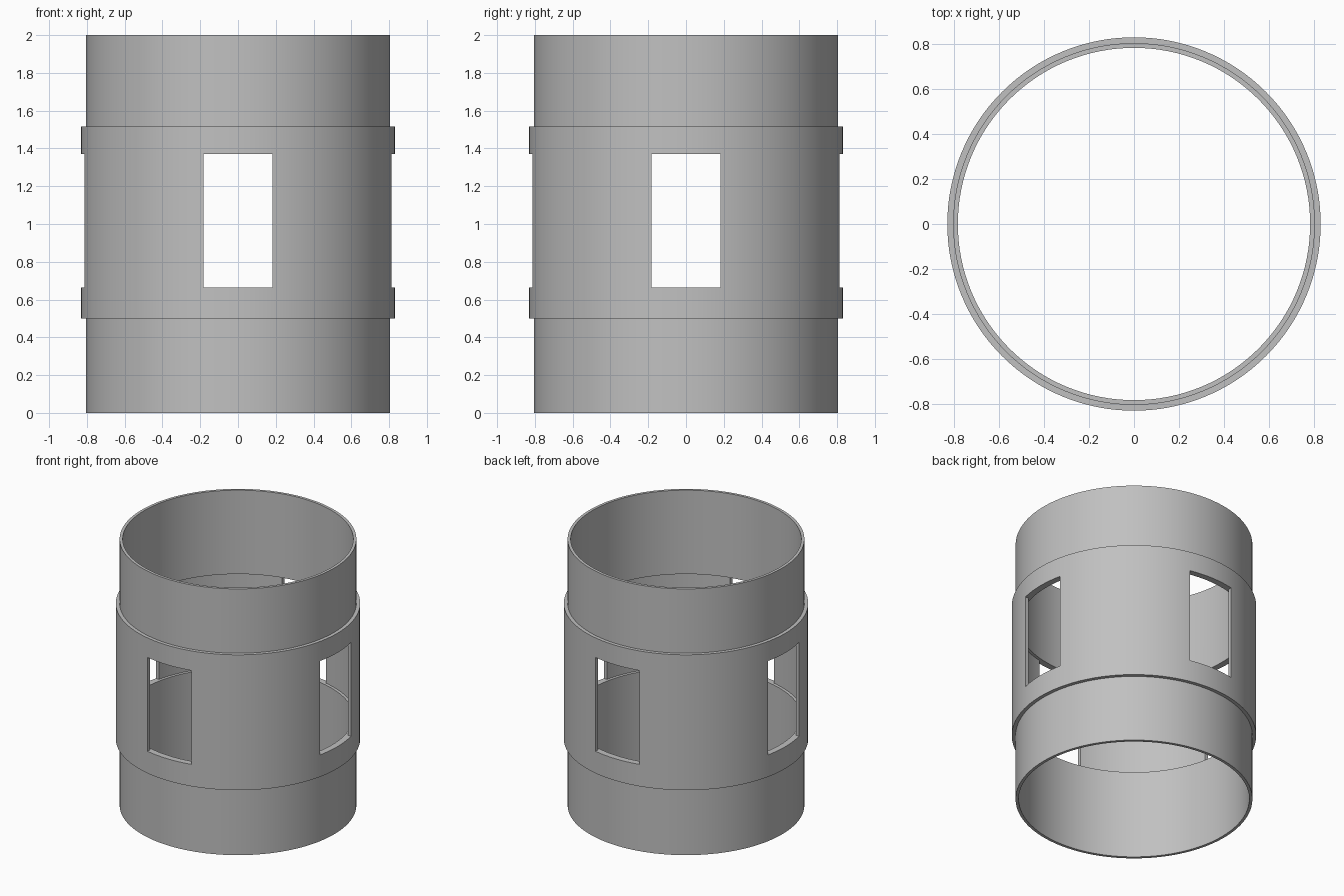
import bpy, bmesh, math

if "Cube" in bpy.data.objects:
    bpy.data.objects.remove(bpy.data.objects["Cube"])

SEGMENTS = 128
R_IN, R_TUBE, R_SLEEVE = 0.785, 0.806, 0.832
Z_TOP = 2.0
SLEEVE_LOW, SLEEVE_HIGH = 0.50, 1.517
WIN_LOW, WIN_HIGH = 0.665, 1.37
WIN_HALF = 0.183

grey = bpy.data.materials.new("plain grey")
grey.diffuse_color = (0.53, 0.53, 0.53, 1)
grey.use_nodes = True
grey.node_tree.nodes["Principled BSDF"].inputs["Base Color"].default_value = grey.diffuse_color


def lathe(name, profile):
    """Revolve a closed (radius, z) profile around the z axis."""
    bm = bmesh.new()
    rings = []
    for i in range(SEGMENTS):
        a = 2 * math.pi * i / SEGMENTS
        rings.append([bm.verts.new((r * math.cos(a), r * math.sin(a), z)) for r, z in profile])
    n = len(profile)
    for i in range(SEGMENTS):
        a, b = rings[i], rings[(i + 1) % SEGMENTS]
        for j in range(n):
            k = (j + 1) % n
            bm.faces.new((a[j], b[j], b[k], a[k]))
    bmesh.ops.recalc_face_normals(bm, faces=bm.faces)
    mesh = bpy.data.meshes.new(name)
    bm.to_mesh(mesh)
    bm.free()
    mesh.materials.append(grey)
    obj = bpy.data.objects.new(name, mesh)
    bpy.context.collection.objects.link(obj)
    return obj


# Two thin tubes joined by a wider sleeve, with a recess between the tube ends
coupling = lathe("sleeved_tube", [
    (R_IN, 0), (R_TUBE, 0), (R_TUBE, SLEEVE_LOW), (R_SLEEVE, SLEEVE_LOW),
    (R_SLEEVE, SLEEVE_HIGH), (R_TUBE, SLEEVE_HIGH), (R_TUBE, Z_TOP), (R_IN, Z_TOP),
    (R_IN, WIN_HIGH), (R_TUBE, WIN_HIGH), (R_TUBE, WIN_LOW), (R_IN, WIN_LOW),
])

# Four rectangular windows: one through cut along each horizontal axis
cutters = []
for name, sx, sy in (("window_cutter_x", 2, 2 * WIN_HALF), ("window_cutter_y", 2 * WIN_HALF, 2)):
    bpy.ops.mesh.primitive_cube_add(size=1, location=(0, 0, (WIN_LOW + WIN_HIGH) / 2))
    cutter = bpy.context.object
    cutter.name = name
    cutter.scale = (sx, sy, WIN_HIGH - WIN_LOW)
    cutter.data.materials.append(grey)
    cutter.hide_render = True
    cutters.append(cutter)
    mod = coupling.modifiers.new(name, 'BOOLEAN')
    mod.operation = 'DIFFERENCE'
    mod.solver = 'EXACT'
    mod.object = cutter

bpy.ops.object.select_all(action='DESELECT')
coupling.select_set(True)
bpy.context.view_layer.objects.active = coupling
for mod in list(coupling.modifiers):
    bpy.ops.object.modifier_apply(modifier=mod.name)
for cutter in cutters:
    bpy.data.objects.remove(cutter)

# Smooth walls, sharp rims and window edges
bpy.ops.object.shade_smooth_by_angle(angle=math.radians(30))
